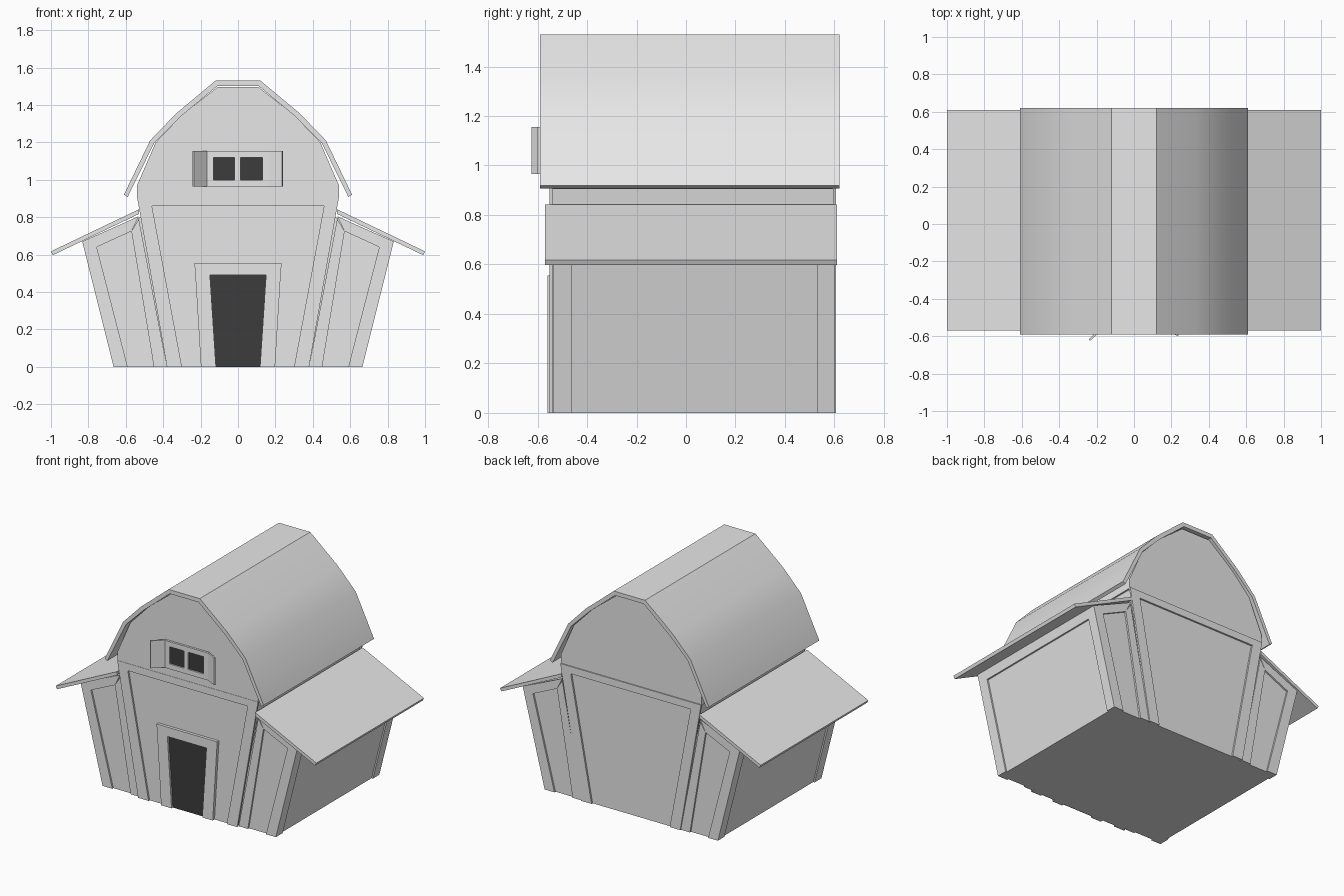
import bpy, bmesh, math

old = bpy.data.objects.get("Cube")
if old:
    bpy.data.objects.remove(old, do_unlink=True)


def material(name, value):
    m = bpy.data.materials.new(name)
    m.use_nodes = True
    color = (value, value, value, 1)
    m.diffuse_color = color
    m.node_tree.nodes["Principled BSDF"].inputs["Base Color"].default_value = color
    return m


GREY = material("light grey", 0.8)
DARK = material("dark opening", 0.045)


def prism(name, profile, a, b, mat=GREY, axis="y", smooth=False):
    """Extrude an (x, z) profile along y, or an (x, y) profile along z."""
    def place(p, t):
        return (p[0], t, p[1]) if axis == "y" else (p[0], p[1], t)
    bm = bmesh.new()
    ends = [[bm.verts.new(place(p, t)) for p in profile] for t in (a, b)]
    bm.faces.new(ends[0])
    bm.faces.new(ends[1][::-1])
    n = len(profile)
    for i in range(n):
        j = (i + 1) % n
        bm.faces.new((ends[0][i], ends[1][i], ends[1][j], ends[0][j]))
    bmesh.ops.recalc_face_normals(bm, faces=bm.faces)
    me = bpy.data.meshes.new(name)
    bm.to_mesh(me)
    bm.free()
    me.materials.append(mat)
    ob = bpy.data.objects.new(name, me)
    bpy.context.collection.objects.link(ob)
    if smooth:
        bpy.ops.object.select_all(action="DESELECT")
        ob.select_set(True)
        bpy.context.view_layer.objects.active = ob
        bpy.ops.object.shade_smooth_by_angle(angle=math.radians(30))
    return ob


def flip(points, s):
    return [(s * x, z) for x, z in points]


def symmetric(half):
    return half + flip(half[::-1], -1)


# Main hall and the gable above it
prism("main_hall", symmetric([(0.37, 0), (0.53, 0.91)]), -0.54, 0.595)
prism("gable", symmetric([(0.54, 0.905), (0.54, 0.97), (0.44, 1.2),
                          (0.295, 1.35), (0.11, 1.495)]), -0.55, 0.6)

# Curved main roof with a flat crown
outer = [(0.12, 1.53), (0.33, 1.355), (0.47, 1.21), (0.61, 0.92)]
inner = [(0.59, 0.908), (0.447, 1.198), (0.31, 1.335), (0.11, 1.502)]
prism("main_roof", outer + inner + flip(inner[::-1], -1) + flip(outer[::-1], -1),
      -0.59, 0.62, smooth=True)

# Raised trim on the hall, front and back
for end, a, b in (("front", -0.552, -0.54), ("back", 0.595, 0.607)):
    prism(end + "_hall_top_trim", symmetric([(0.46, 0.86), (0.54, 0.91)]), a, b)
    for side, s in (("left", 1), ("right", -1)):
        prism(f"{end}_{side}_hall_trim",
              flip([(0.38, 0), (0.54, 0.91), (0.46, 0.86), (0.30, 0)], s), a, b)

# Side wings, their trim and lean-to roofs
for side, s in (("left", 1), ("right", -1)):
    prism(side + "_wing", flip([(0.36, 0), (0.655, 0), (0.822, 0.67),
                                (0.52, 0.80)], s), -0.523, 0.588)
    prism(side + "_wing_roof", flip([(0.53, 0.842), (1.0, 0.617),
                                     (0.99, 0.597), (0.53, 0.817)], s), -0.57, 0.61)
    for end, a, b in (("front", -0.535, -0.523), ("back", 0.588, 0.6)):
        parts = {
            "outer": [(0.665, 0), (0.833, 0.67), (0.755, 0.64), (0.59, 0)],
            "inner": [(0.45, 0), (0.57, 0.725), (0.53, 0.79), (0.38, 0)],
            "top": [(0.833, 0.67), (0.53, 0.805), (0.57, 0.725), (0.755, 0.64)],
        }
        for part, pts in parts.items():
            prism(f"{end}_{side}_wing_{part}_trim", flip(pts, s), a, b)
    # Corner boards on the sloping side wall
    board = [(0.65, 0), (0.665, 0), (0.833, 0.67), (0.815, 0.67)]
    prism(side + "_wall_front_board", flip(board, s), -0.535, -0.46)
    prism(side + "_wall_back_board", flip(board, s), 0.53, 0.6)
    prism(side + "_wall_top_board", flip([(0.80, 0.61), (0.818, 0.61),
                                          (0.833, 0.67), (0.815, 0.67)], s), -0.46, 0.53)

# Doorway with tapered frame
prism("door_opening", symmetric([(0.118, 0), (0.15, 0.49)]), -0.545, -0.54, DARK)
prism("door_lintel", symmetric([(0.15, 0.49), (0.228, 0.49), (0.233, 0.555)]),
      -0.56, -0.54)
for side, s in (("left", 1), ("right", -1)):
    prism(side + "_door_post", flip([(0.118, 0), (0.198, 0), (0.228, 0.49),
                                     (0.15, 0.49)], s), -0.56, -0.54)

# Loft window with frame and two open shutters
prism("window_panes", symmetric([(0.14, 0.99), (0.14, 1.13)]), -0.555, -0.549, DARK)
for name, low, high in (("window_sill", 0.965, 1.0), ("window_head", 1.12, 1.155)):
    prism(name, symmetric([(0.165, low), (0.165, high)]), -0.565, -0.549)
for name, x, w in (("left_window_post", 0.148, 0.017),
                   ("right_window_post", -0.148, 0.017),
                   ("window_mullion", -0.003, 0.016)):
    prism(name, [(x - w, 1.0), (x + w, 1.0), (x + w, 1.12), (x - w, 1.12)],
          -0.565, -0.549)
prism("right_shutter", [(-0.165, -0.56), (-0.235, -0.625), (-0.242, -0.617),
                        (-0.172, -0.55)], 0.965, 1.155, axis="z")
prism("left_shutter", [(0.165, -0.565), (0.235, -0.6), (0.24, -0.591),
                       (0.17, -0.555)], 0.965, 1.155, axis="z")
